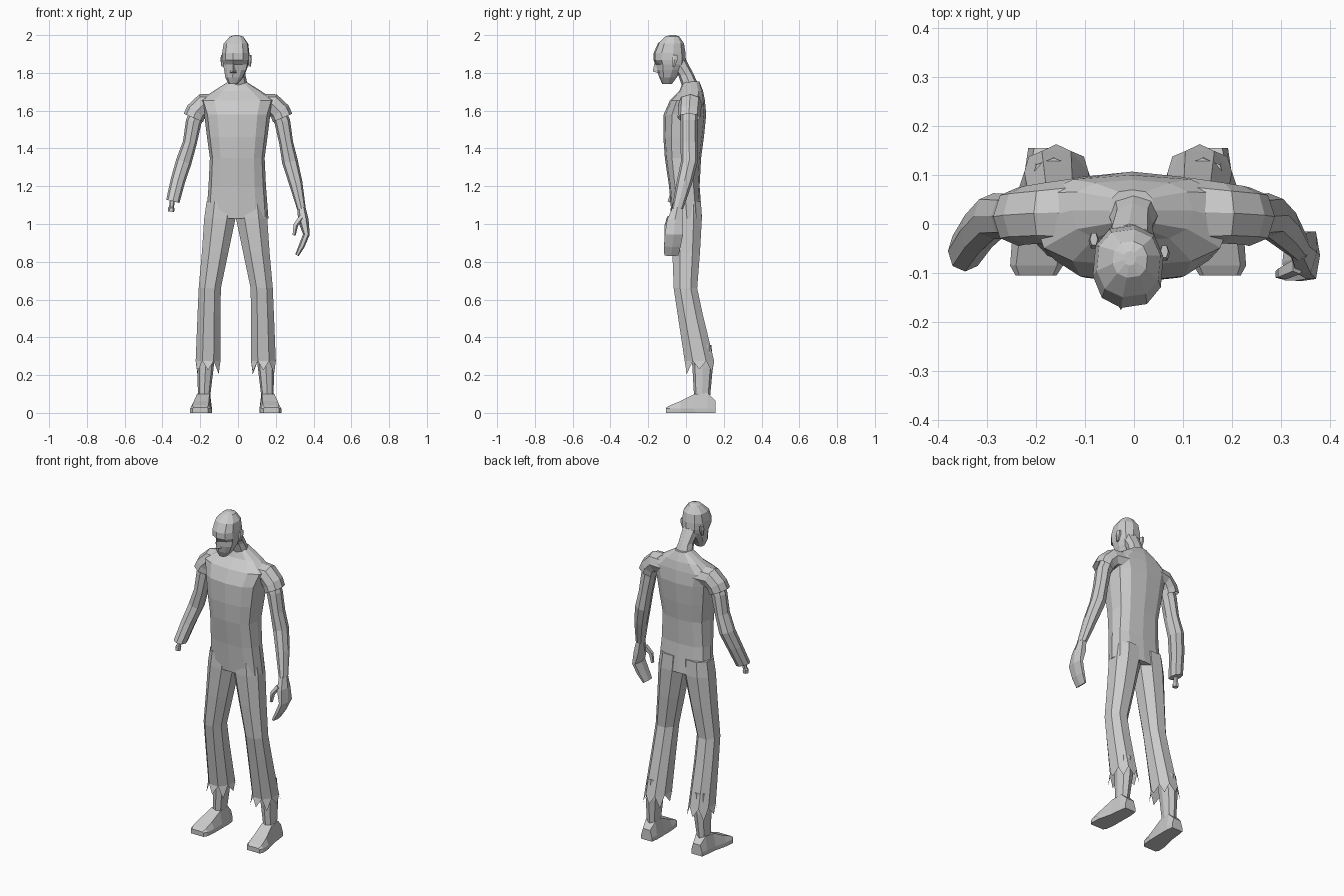
import bpy, bmesh, math
from mathutils import Vector


def make(name, bm):
    bmesh.ops.recalc_face_normals(bm, faces=bm.faces)
    me = bpy.data.meshes.new(name)
    bm.to_mesh(me)
    bm.free()
    ob = bpy.data.objects.new(name, me)
    bpy.context.collection.objects.link(ob)
    return ob


def skin(name, rings, cap0=True, cap1=True, teeth=None):
    """Join point rings into a faceted tube; teeth = (drop lengths, flare) for a torn hem."""
    bm = bmesh.new()
    vs = [[bm.verts.new(p) for p in r] for r in rings]
    n = len(vs[0])
    for a, b in zip(vs, vs[1:]):
        for i in range(n):
            j = (i + 1) % n
            bm.faces.new((a[i], a[j], b[j], b[i]))
    if cap0:
        bm.faces.new(vs[0])
    if cap1:
        bm.faces.new(vs[-1])
    if teeth:
        bmesh.ops.recalc_face_normals(bm, faces=bm.faces)
        last = vs[-1]
        mid = sum((v.co for v in last), Vector()) / n
        for i in range(n):
            a, b = last[i], last[(i + 1) % n]
            m = (a.co + b.co) / 2
            tip = mid + (m - mid) * teeth[1]
            tip.z -= teeth[0][i % len(teeth[0])]
            bm.faces.new((b, a, bm.verts.new(tip)))
    return make(name, bm)


def ring(x, y, z, rx, ry, n=8, power=0.85, phase=0.0, tilt=0.0):
    pts = []
    for i in range(n):
        t = phase + 2 * math.pi * i / n
        c, s = math.cos(t), math.sin(t)
        u = rx * math.copysign(abs(c) ** power, c)
        v = ry * math.copysign(abs(s) ** power, s)
        pts.append(Vector((x + u * math.cos(tilt), y + v, z + u * math.sin(tilt))))
    return pts


def limb(name, path, n=8, cap0=True, cap1=True):
    """Tube whose rings follow the path's lean in the xz plane."""
    rings = []
    for i, (x, y, z, rx, ry) in enumerate(path):
        a, b = path[max(i - 1, 0)], path[min(i + 1, len(path) - 1)]
        rings.append(ring(x, y, z, rx, ry, n, 0.9, 0,
                          math.atan2(b[0] - a[0], a[2] - b[2])))
    return skin(name, rings, cap0, cap1)


def flip(path, s):
    return [(s * p[0],) + tuple(p[1:]) for p in path]


# torso: height, half width, front y, back y
TORSO = [(1.03, .165, -.075, .085), (1.2, .152, -.09, .072), (1.35, .145, -.112, .08),
         (1.46, .16, -.12, .095), (1.58, .175, -.118, .107), (1.655, .20, -.085, .1),
         (1.705, .125, -.035, .09), (1.755, .045, -.015, .07)]
skin("torso", [ring(-.004, (f + b) / 2, z, w, (b - f) / 2, 12, .72)
               for z, w, f, b in TORSO])

# neck
skin("neck", [ring(0, .028, 1.72, .055, .045), ring(-.003, .0, 1.79, .042, .042),
              ring(-.01, -.05, 1.87, .05, .05)])

# head: x, front y, back y, height, half width
HEAD = [(-.026, -.125, -.075, 1.74, .024), (-.02, -.142, -.05, 1.775, .048),
        (-.014, -.155, -.02, 1.815, .06), (-.012, -.163, -.004, 1.845, .068),
        (-.012, -.172, .0, 1.868, .072), (-.012, -.172, -.002, 1.905, .073),
        (-.011, -.15, -.01, 1.955, .066), (-.008, -.11, -.035, 1.992, .036),
        (-.008, -.085, -.055, 2.0, .012)]
yaw = math.radians(-8)
rings = [ring(x, (f + b) / 2, z, w, (b - f) / 2, 10, .85, -math.pi / 2 + yaw)
         for x, f, b, z, w in HEAD]
for i in (1, 9):                       # sunken eye sockets and cheeks
    rings[3][i].y += .022
    rings[2][i].y += .008
skin("head", rings)

# nose
bm = bmesh.new()
nose = [bm.verts.new(p) for p in ((-.024, -.165, 1.862), (-.043, -.146, 1.80),
                                  (-.008, -.146, 1.80), (-.027, -.176, 1.807))]
for f in ((0, 1, 3), (0, 3, 2), (1, 2, 3), (0, 2, 1)):
    bm.faces.new([nose[i] for i in f])
make("nose", bm)

# ears
for side, x, y in (("left", .062, -.06), ("right", -.082, -.035)):
    skin(side + "_ear", [ring(x, y - .006, 1.835, .006, .009, 6),
                         ring(x, y, 1.87, .011, .017, 6),
                         ring(x, y + .004, 1.895, .008, .014, 6)])

# sleeves, open at the hem
SLEEVE = [(.11, .025, 1.635, .055, .07), (.185, .022, 1.632, .058, .062),
          (.222, .018, 1.595, .056, .06), (.236, .015, 1.562, .056, .06)]
for side, s in (("left", 1), ("right", -1)):
    limb(side + "_sleeve", flip(SLEEVE, s), 8, True, False)

# whole arm on the left side
ARM = [(.205, .018, 1.61, .042, .045), (.235, .016, 1.54, .042, .045),
       (.255, .016, 1.43, .037, .045), (.275, .018, 1.33, .042, .045),
       (.305, -.008, 1.22, .036, .042), (.336, -.045, 1.08, .023, .03)]
limb("left_arm", ARM)

# left hand and thumb
limb("left_hand", [(.335, -.045, 1.09, .022, .028), (.346, -.058, 1.02, .028, .048),
                   (.362, -.064, .945, .018, .055), (.338, -.072, .885, .016, .05),
                   (.312, -.078, .835, .010, .042)], 6)
limb("left_thumb", [(.335, -.085, 1.035, .016, .018), (.305, -.1, .995, .014, .014),
                    (.296, -.103, .94, .009, .01)], 5)

# severed arm with bone stump on the right side
limb("right_arm", flip(ARM[:3], -1) + [(-.287, .016, 1.33, .042, .047),
                                       (-.318, -.015, 1.23, .039, .045),
                                       (-.345, -.055, 1.12, .036, .042)])
limb("right_arm_bone", [(-.346, -.056, 1.14, .013, .013), (-.352, -.064, 1.09, .013, .013),
                        (-.353, -.066, 1.085, .017, .017), (-.354, -.068, 1.065, .016, .016)], 6)

# trouser legs: inner x, outer x, front y, back y, height
LEG = [(.0, .155, -.07, .08, 1.12), (.0, .168, -.075, .085, 1.03),
       (.038, .18, -.073, .075, .85), (.078, .197, -.066, .06, .66),
       (.08, .203, -.045, .09, .52), (.08, .213, -.008, .15, .275)]
# shoe: y, centre x, sole half width, top half width, height
FOOT = [(.155, .168, .036, .024, .065), (.115, .168, .042, .032, .105),
        (.045, .172, .046, .033, .1), (-.03, .182, .055, .04, .062),
        (-.085, .187, .054, .042, .04), (-.105, .188, .042, .034, .028)]
MID = -.012
for side, s in (("left", 1), ("right", -1)):
    skin(side + "_trouser_leg",
         [ring(MID + s * (i + o) / 2, (f + b) / 2, z, (o - i) / 2 * 1.06, (b - f) / 2 * 1.06,
               8, .9, math.pi / 8) for i, o, f, b, z in LEG],
         True, False, ((.06, .05, .07, .045), 1.18))
    skin(side + "_shin", [ring(MID + s * .152, .08, .36, .048, .055, 8),
                          ring(MID + s * .16, .088, .24, .043, .054, 8),
                          ring(MID + s * .168, .085, .08, .032, .042, 8)])
    rings = []
    for y, x, a, b, h in FOOT:
        cx = MID + s * x
        rings.append([Vector(p) for p in ((cx - a, y, 0), (cx + a, y, 0), (cx + a, y, .024),
                                          (cx + b, y, h), (cx - b, y, h), (cx - a, y, .024))])
    skin(side + "_foot", rings)
